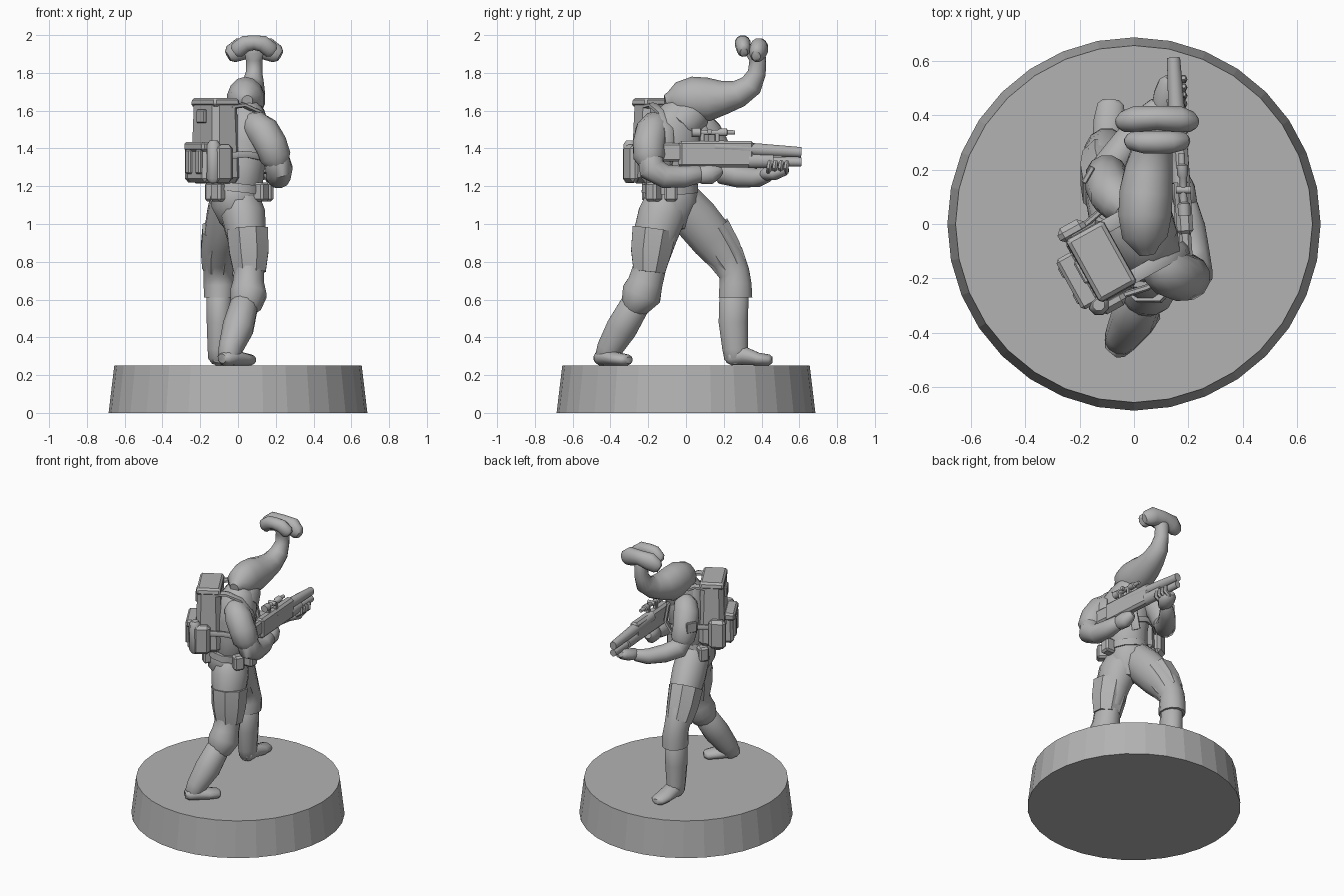
import bpy, bmesh, math
from mathutils import Vector, Matrix

grey = bpy.data.materials.new("plain grey")
grey.diffuse_color = (0.45, 0.45, 0.45, 1)
YAW = math.radians(-61)                      # torso twist: local +y is the chest direction
S = Vector((math.cos(YAW), math.sin(YAW), 0))
F = Vector((-math.sin(YAW), math.cos(YAW), 0))
TORSO = Vector((0.02, -0.06, 0))


def finish(name, bm, angle=45):
    bmesh.ops.recalc_face_normals(bm, faces=bm.faces)
    me = bpy.data.meshes.new(name)
    bm.to_mesh(me)
    bm.free()
    me.materials.append(grey)
    me.polygons.foreach_set("use_smooth", [True] * len(me.polygons))
    me.set_sharp_from_angle(angle=math.radians(angle))
    ob = bpy.data.objects.new(name, me)
    bpy.context.collection.objects.link(ob)
    return ob


def tube(name, rows, ref=(1, 0, 0), n=12, dome=True, angle=50):
    """Loft ellipses along a path; each row is x, y, z, radius along ref, other radius."""
    pts = [Vector(r[:3]) for r in rows]
    rad = [(r[3], r[-1]) for r in rows]
    tan = [(pts[min(i + 1, len(pts) - 1)] - pts[max(i - 1, 0)]).normalized() for i in range(len(pts))]
    rings = list(zip(pts, tan, rad))
    if dome:                                  # rounded ends
        for k, sgn in ((0, -1), (-1, 1)):
            p, t, (a, b) = rings[k]
            cap = (p + t * sgn * 0.55 * min(a, b), t, (a * 0.6, b * 0.6))
            rings.insert(0, cap) if k == 0 else rings.append(cap)
    bm = bmesh.new()
    loops = []
    for p, t, (a, b) in rings:
        u = (Vector(ref) - t * Vector(ref).dot(t)).normalized()
        v = t.cross(u)
        loops.append([bm.verts.new(p + u * a * math.cos(q) + v * b * math.sin(q))
                      for q in (math.tau * (i + 0.5) / n for i in range(n))])
    for A, B in zip(loops, loops[1:]):
        for i in range(n):
            bm.faces.new((A[i], A[(i + 1) % n], B[(i + 1) % n], B[i]))
    bm.faces.new(loops[0])
    bm.faces.new(loops[-1])
    return finish(name, bm, angle)


def box(name, c, size, yaw=0, bevel=0.01, taper=1.0):
    bm = bmesh.new()
    bmesh.ops.create_cube(bm, size=1)
    for v in bm.verts:
        if v.co.z > 0:
            v.co.x *= taper
            v.co.y *= taper
    bmesh.ops.scale(bm, vec=size, verts=bm.verts)
    if bevel:
        bmesh.ops.bevel(bm, geom=bm.edges[:], offset=bevel, segments=1, affect='EDGES')
    bmesh.ops.transform(bm, matrix=Matrix.Translation(c) @ Matrix.Rotation(yaw, 4, 'Z'), verts=bm.verts)
    return finish(name, bm, 30)


def on_torso(s, f, z):
    return TORSO + S * s + F * f + Vector((0, 0, z))


# Display base
bm = bmesh.new()
bmesh.ops.create_cone(bm, cap_ends=True, segments=32, radius1=0.685, radius2=0.655, depth=0.25,
                      matrix=Matrix.Translation((0, 0, 0.125)))
finish("base", bm, 8)

# Rear leg (right)
tube("rear_trouser", [(0.0, -0.09, 1.14, .11, .12), (0.03, -0.13, 1.04, .12, .13),
                      (0.045, -0.165, .93, .105, .12), (0.06, -0.19, .78, .08, .09),
                      (0.055, -0.215, .69, .085, .095), (0.055, -0.235, .63, .1, .11),
                      (0.04, -0.27, .57, .085, .08)])
tube("rear_boot_shaft", [(0.035, -0.265, .58, .075, .08), (0.0, -0.34, .45, .085, .085),
                         (-0.04, -0.405, .34, .065, .07), (-0.05, -0.425, .29, .06, .06)])
tube("rear_foot", [(-0.07, -0.455, .29, .05, .04), (-0.04, -0.42, .295, .06, .045),
                   (0.02, -0.36, .285, .06, .035), (0.06, -0.315, .28, .05, .03)], ref=(.7, -.7, 0))
tube("rear_thigh_pad", [(0.05, -0.168, .97, .118, .125), (0.058, -0.185, .85, .112, .115),
                        (0.062, -0.195, .745, .092, .09)], n=8, dome=False, angle=35)

# Front leg (left)
tube("front_trouser", [(-0.04, -0.03, 1.13, .11, .11), (-0.06, 0.05, 1.03, .11, .125),
                       (-0.085, 0.14, .92, .1, .12), (-0.105, 0.215, .82, .088, .1),
                       (-0.105, 0.255, .74, .08, .085), (-0.1, 0.262, .68, .085, .088),
                       (-0.1, 0.262, .61, .082, .092)], dome=False)
tube("front_boot_shaft", [(-0.1, 0.255, .64, .07, .08), (-0.1, 0.25, .48, .068, .08),
                          (-0.105, 0.26, .34, .058, .07), (-0.105, 0.265, .29, .055, .065)])
tube("front_foot", [(-0.105, 0.235, .295, .05, .045), (-0.1, 0.3, .305, .055, .052),
                    (-0.09, 0.38, .285, .06, .035), (-0.085, 0.44, .28, .05, .03)])
tube("front_thigh_pad", [(-0.088, 0.125, .965, .108, .122), (-0.105, 0.19, .86, .1, .112),
                         (-0.11, 0.24, .775, .086, .092)], n=8, dome=False, angle=35)

# Pelvis, belt and torso
tube("pelvis", [(0.0, -0.07, 1.02, .1, .1), (-0.01, -0.08, 1.1, .135, .15),
                (-0.01, -0.085, 1.2, .13, .145)])
tube("belt", [(-0.005, -0.085, 1.17, .14, .155), (0.0, -0.085, 1.215, .138, .152)], dome=False)
tube("torso", [(0.0, -0.08, 1.18, .14, .125), (0.015, -0.07, 1.3, .145, .125),
               (0.025, -0.06, 1.42, .165, .135), (0.03, -0.045, 1.53, .165, .13),
               (0.035, -0.02, 1.6, .11, .1)], ref=S)
for i, (x, y) in enumerate(((0.12, -0.17), (0.15, -0.08), (-0.1, -0.19), (-0.13, 0.0))):
    box(f"belt_pouch_{i}", (x, y, 1.17), (.075, .07, .1), math.atan2(y + .08, x), .012)

# Hooded head, curved stalk and crest lobes
tube("head", [(0.045, -0.085, 1.655, .05, .05), (0.04, -0.05, 1.66, .085, .09),
              (0.04, 0.03, 1.66, .1, .12), (0.045, 0.12, 1.66, .1, .115),
              (0.055, 0.2, 1.67, .09, .09), (0.07, 0.28, 1.69, .075, .072),
              (0.08, 0.345, 1.735, .06, .062), (0.085, 0.375, 1.8, .045, .048),
              (0.085, 0.38, 1.87, .045, .045), (0.085, 0.36, 1.92, .06, .05)], n=14)
tube("collar", [(0.035, -0.01, 1.54, .13, .12), (0.04, 0.04, 1.6, .1, .1)], ref=S)
tube("rear_lobe", [(-0.005, .305, 1.92, .035, .045), (0.04, .3, 1.955, .042, .045),
                   (0.085, .3, 1.96, .042, .04), (0.13, .3, 1.955, .042, .045),
                   (0.175, .305, 1.92, .035, .045)], ref=(0, 1, 0))
tube("front_lobe", [(-0.035, .375, 1.9, .04, .05), (0.01, .385, 1.925, .05, .062),
                    (0.085, .39, 1.935, .045, .05), (0.16, .385, 1.925, .05, .062),
                    (0.205, .375, 1.9, .04, .05)], ref=(0, 1, 0))

# Right arm
tube("right_sleeve", [(0.085, -0.15, 1.53, .075, .08), (0.13, -0.18, 1.49, .09, .09),
                      (0.175, -0.195, 1.42, .088, .09), (0.2, -0.195, 1.35, .085, .085)])
tube("right_forearm", [(0.195, -0.19, 1.37, .07, .07), (0.218, -0.18, 1.29, .073, .075),
                       (0.215, -0.11, 1.252, .065, .065), (0.205, -0.01, 1.25, .058, .058),
                       (0.19, 0.07, 1.265, .045, .048)])
tube("right_hand", [(0.188, 0.08, 1.26, .045, .05), (0.18, 0.13, 1.265, .045, .055),
                    (0.17, 0.17, 1.28, .035, .035)])

# Left arm
tube("left_sleeve", [(-0.045, 0.07, 1.53, .075, .075), (-0.08, 0.11, 1.48, .085, .085),
                     (-0.1, 0.15, 1.4, .082, .085), (-0.1, 0.18, 1.33, .078, .08)])
tube("left_forearm", [(-0.1, 0.17, 1.34, .065, .065), (-0.085, 0.21, 1.27, .068, .068),
                      (-0.03, 0.29, 1.25, .06, .06), (0.04, 0.38, 1.245, .052, .05),
                      (0.09, 0.43, 1.26, .04, .04)], ref=(.8, -.6, 0))
tube("left_hand", [(0.1, 0.42, 1.265, .04, .035), (0.125, 0.47, 1.27, .055, .038),
                   (0.135, 0.52, 1.29, .045, .035)])
for i in range(4):                            # fingers wrapped round the fore-end
    y = 0.44 + i * 0.03
    tube(f"left_finger_{i}", [(0.15, y, 1.275, .015), (0.183, y, 1.3, .015),
                              (0.182, y + .005, 1.33, .013)], ref=(0, 1, 0), n=6)
box("arm_patch", (-0.168, 0.18, 1.43), (.02, .07, .07), math.radians(-30), .004)

# Rifle
GUN = math.radians(4)
box("receiver", (0.175, 0.16, 1.37), (.06, .4, .14), GUN, .015)
box("stock", (0.19, -0.08, 1.38), (.045, .14, .1), GUN, .012)
box("pistol_grip", (0.182, 0.09, 1.28), (.04, .06, .1), GUN, .01)
tube("barrel", [(0.172, 0.15, 1.41, .036, .036), (0.157, 0.4, 1.392, .032, .034),
                (0.145, 0.61, 1.38, .025, .028)], dome=False)
tube("fore_end", [(0.165, 0.33, 1.335, .035, .04), (0.152, 0.46, 1.335, .034, .038),
                  (0.152, 0.46, 1.33, .024, .026), (0.145, 0.61, 1.328, .022, .024)], dome=False)
tube("scope", [(0.185, 0.03, 1.485, .025), (0.183, 0.075, 1.485, .025), (0.182, 0.08, 1.485, .015),
               (0.18, 0.17, 1.485, .015), (0.178, 0.18, 1.485, .022), (0.177, 0.215, 1.485, .022),
               (0.176, 0.22, 1.485, .013), (0.175, 0.26, 1.485, .012)], n=8, dome=False)
for i, y in enumerate((0.085, 0.165)):
    box(f"scope_mount_{i}", (0.18, y, 1.455), (.025, .025, .05), GUN, .004)
tube("scope_knob", [(0.155, 0.125, 1.49, .014), (0.21, 0.125, 1.49, .014)], ref=(0, 0, 1), n=8, dome=False)

# Backpack with pockets
box("backpack", on_torso(0, -0.16, 1.44), (.29, .17, .45), YAW, .03, .88)
box("pack_lid", on_torso(0, -0.16, 1.645), (.27, .16, .045), YAW, .012, .94)
box("pack_lower_pocket", on_torso(0.02, -0.262, 1.32), (.2, .07, .2), YAW, .02, .9)
box("pack_pocket_flap", on_torso(0.02, -0.27, 1.41), (.21, .075, .05), YAW, .012)
box("pack_upper_patch", on_torso(0.0, -0.243, 1.57), (.09, .02, .07), YAW, .006)
for side in (-1, 1):
    box("pack_side_pouch", on_torso(side * 0.15, -0.2, 1.32), (.06, .11, .2), YAW, .02)
    box("pack_buckle", on_torso(0.02 + side * 0.055, -0.3, 1.33), (.05, .025, .13), YAW, .008)
tube("pack_canister", [on_torso(0.135, -0.245, 1.24).to_tuple() + (.04,),
                       on_torso(0.135, -0.245, 1.42).to_tuple() + (.038,)], n=8)

# Shoulder and waist straps
for side in (-1, 1):
    path = ((-0.13, 1.62), (-0.05, 1.63), (0.05, 1.59), (0.12, 1.5), (0.14, 1.38), (0.08, 1.27))
    tube("shoulder_strap", [on_torso(side * 0.105, f, z).to_tuple() + (.03, .014) for f, z in path],
         ref=S, n=6, dome=False)
    tube("waist_strap", [on_torso(side * s, f, z).to_tuple() + (.02, .012) for s, f, z in
                         ((.14, -.18, 1.36), (.165, -.06, 1.37), (.16, .05, 1.35), (.08, .12, 1.33))],
         ref=(0, 0, 1), n=6, dome=False)
